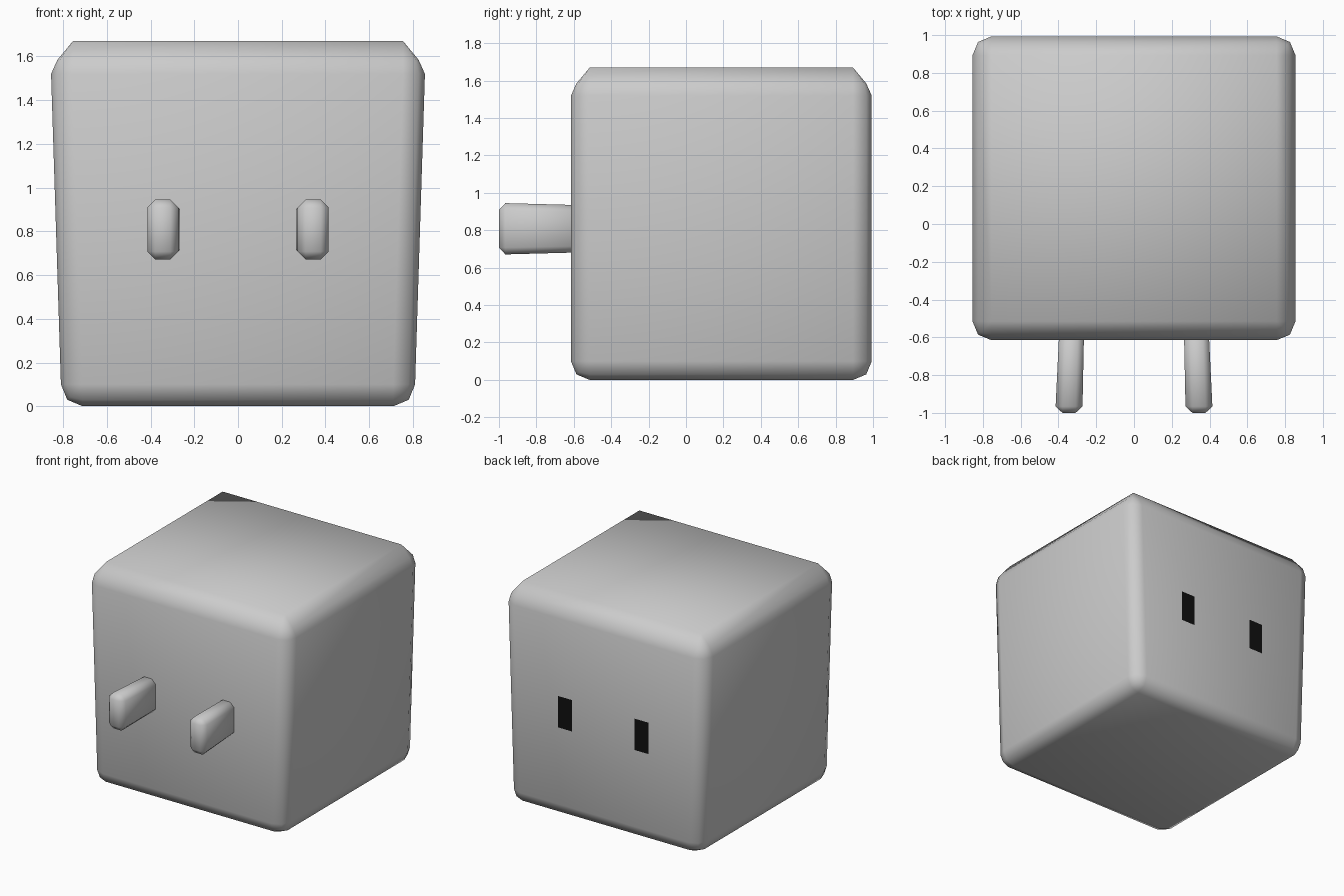
import bpy, bmesh
from mathutils import Vector

if "Cube" in bpy.data.objects:
    bpy.data.objects.remove(bpy.data.objects["Cube"])


def bevelled_box(name, lo, hi, width, segments, shape):
    """Bevelled box from corner lo to corner hi; shape(co) adjusts each vertex."""
    lo, hi = Vector(lo), Vector(hi)
    bm = bmesh.new()
    bmesh.ops.create_cube(bm, size=1)
    for v in bm.verts:
        v.co = Vector(l + (c + 0.5) * (h - l) for l, c, h in zip(lo, v.co, hi))
    bmesh.ops.bevel(bm, geom=bm.edges[:], offset=width, segments=segments,
                    profile=0.5, affect='EDGES')
    for v in bm.verts:
        shape(v.co)
    bmesh.ops.recalc_face_normals(bm, faces=bm.faces[:])
    for f in bm.faces:
        f.smooth = True
    mesh = bpy.data.meshes.new(name)
    bm.to_mesh(mesh)
    bm.free()
    ob = bpy.data.objects.new(name, mesh)
    bpy.context.collection.objects.link(ob)
    return ob


# Adapter body: widens towards the top, top bevel slightly stretched
def body_shape(co):
    t = min(max((co.z - 0.1) / 1.42, 0), 1)
    co.x += (0.045 if co.x > 0 else -0.045) * t
    if co.z > 1.55:
        co.z = 1.52 + (co.z - 1.52) * 1.5 if co.z > 1.61 else 1.585


bevelled_box("adapter_body", (-0.81, -0.615, 0), (0.81, 0.993, 1.62), 0.1, 2, body_shape)

# Contact prongs: flare slightly towards the front tips
black = bpy.data.materials.new("black")
black.diffuse_color = (0.005, 0.005, 0.005, 1)
black.use_nodes = True
black.node_tree.nodes["Principled BSDF"].inputs["Base Color"].default_value = black.diffuse_color

for side, label in ((-1, "left"), (1, "right")):
    def prong_shape(co, side=side):
        t = min(max((-0.6 - co.y) / 0.37, 0), 1)
        co.x = side * (0.331 + 0.013 * t) + (co.x - side * 0.331) * (1 + 0.08 * t)
        co.z = 0.808 + (co.z - 0.808) * (1 + 0.08 * t)

    x = side * 0.331
    bevelled_box(label + "_prong", (x - 0.066, -1.0, 0.681), (x + 0.066, -0.56, 0.935),
                 0.034, 1, prong_shape)

    # Socket slots: black panels on the back face
    mesh = bpy.data.meshes.new(label + "_socket_slot")
    x0, x1 = side * 0.323 - 0.06, side * 0.323 + 0.06
    mesh.from_pydata([(x1, 1, 0.69), (x0, 1, 0.69), (x0, 1, 0.93), (x1, 1, 0.93)],
                     [], [(0, 1, 2, 3)])
    mesh.materials.append(black)
    bpy.context.collection.objects.link(bpy.data.objects.new(mesh.name, mesh))
